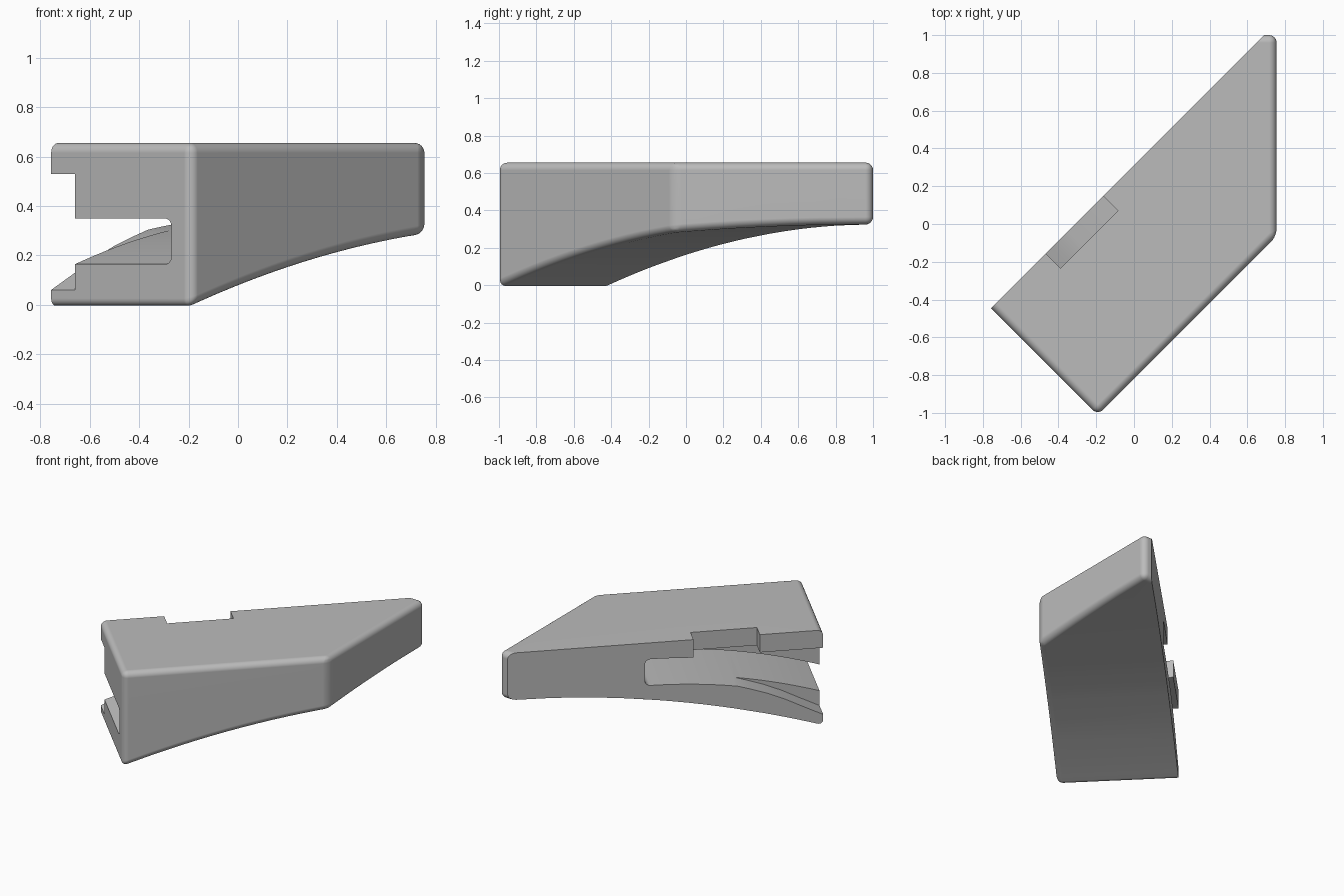
import bpy, bmesh, math
from mathutils import Matrix

cube = bpy.data.objects.get("Cube")
if cube:
    bpy.data.objects.remove(cube, do_unlink=True)

# Work frame: X along the flat back wall, -Y into the body, Z up
PLACE = Matrix.Translation((-0.155, 0.155, 0)) @ Matrix.Rotation(math.radians(45), 4, "Z")
START, TOP = -0.851, 0.655

grey = bpy.data.materials.new("plain grey")
grey.use_nodes = True
colour = (0.5, 0.5, 0.5, 1)
grey.diffuse_color = colour
grey.node_tree.nodes["Principled BSDF"].inputs["Base Color"].default_value = colour


def underside(u):
    return 0.325 - (1.2 - u) ** 2 / 12.4


def slot_floor(u):
    return 0.355 - 0.144 * (u - 0.3) ** 2


def prism(points, direction):
    """Extrude a closed outline of 3D points."""
    bm = bmesh.new()
    face = bm.faces.new([bm.verts.new(p) for p in points])
    ext = bmesh.ops.extrude_face_region(bm, geom=[face])
    moved = [g for g in ext["geom"] if isinstance(g, bmesh.types.BMVert)]
    bmesh.ops.translate(bm, verts=moved, vec=direction)
    bmesh.ops.recalc_face_normals(bm, faces=bm.faces[:])
    return bm


def round_edges(bm, radius, keep):
    """Round every hard edge that the keep rule leaves out."""
    edges = [e for e in bm.edges
             if e.calc_face_angle(0) > 0.4 and not keep(*e.verts)]
    bmesh.ops.bevel(bm, geom=edges, offset=radius, segments=6, profile=0.5,
                    affect="EDGES", clamp_overlap=True)


def finish(bm, name):
    bmesh.ops.recalc_face_normals(bm, faces=bm.faces[:])
    bm.transform(PLACE)
    mesh = bpy.data.meshes.new(name)
    bm.to_mesh(mesh)
    bm.free()
    mesh.materials.append(grey)
    obj = bpy.data.objects.new(name, mesh)
    bpy.context.collection.objects.link(obj)
    return obj


# Body: five-sided block with an arched underside, open edges along the back
outline = [(START, 0), (START, -0.799), (0.488, -0.799), (1.241, -0.046), (1.195, 0)]
bm = prism([(u, w, 0) for u, w in outline], (0, 0, TOP))
for k in range(19):
    bmesh.ops.bisect_plane(bm, geom=bm.verts[:] + bm.edges[:] + bm.faces[:],
                           plane_co=(START + 0.081 + 0.1 * k, 0, 0), plane_no=(1, 0, 0))
for v in bm.verts:
    if v.co.z < 0.01:
        v.co.z = underside(v.co.x)
bmesh.ops.dissolve_limit(bm, angle_limit=0.003, verts=bm.verts[:], edges=bm.edges[:])
round_edges(bm, 0.04, lambda a, b: a.co.y > -0.001 and b.co.y > -0.001)
body = finish(bm, "body")

# Deep curved slot, entering from the end and the back
steps = [-1 + 1.305 * i / 20 for i in range(21)]
section = [(u, 0.1, slot_floor(u)) for u in steps]
section += [(u, 0.1, slot_floor(u) + 0.185) for u in reversed(steps)]
bm = prism(section, (0, -0.79, 0))
round_edges(bm, 0.035, lambda a, b: (a.co.y > 0 and b.co.y > 0)
            or (a.co.x < -0.95 and b.co.x < -0.95))
slot = finish(bm, "slot_cutter")

# Shallow groove along the back, with a ramped lip
ramp = [(-1, -0.02), (START, 0.06), (-0.714, 0.13), (-0.6, 0.19), (-0.49, 0.238),
        (-0.38, 0.277), (-0.29, 0.306), (0.2, 0.4), (0.2, 0.53), (-1, 0.53)]
groove = finish(prism([(u, 0.1, z) for u, z in ramp], (0, -0.237, 0)), "groove_cutter")

# Rectangular notch through the top of the back wall
notch_box = [(-0.44, 0.1, 0.45), (-0.01, 0.1, 0.45), (-0.01, 0.1, 1), (-0.44, 0.1, 1)]
notch = finish(prism(notch_box, (0, -0.21, 0)), "notch_cutter")

# Cut the body
bpy.context.view_layer.objects.active = body
for cutter in (slot, groove, notch):
    mod = body.modifiers.new(cutter.name, "BOOLEAN")
    mod.operation, mod.solver, mod.object = "DIFFERENCE", "EXACT", cutter
    bpy.ops.object.modifier_apply(modifier=mod.name)
    bpy.data.objects.remove(cutter, do_unlink=True)

# Smooth rounded edges, crisp corners
bpy.ops.object.select_all(action="DESELECT")
body.select_set(True)
bpy.ops.object.shade_smooth_by_angle(angle=math.radians(30))
weighted = body.modifiers.new("even_shading", "WEIGHTED_NORMAL")
weighted.keep_sharp = True
